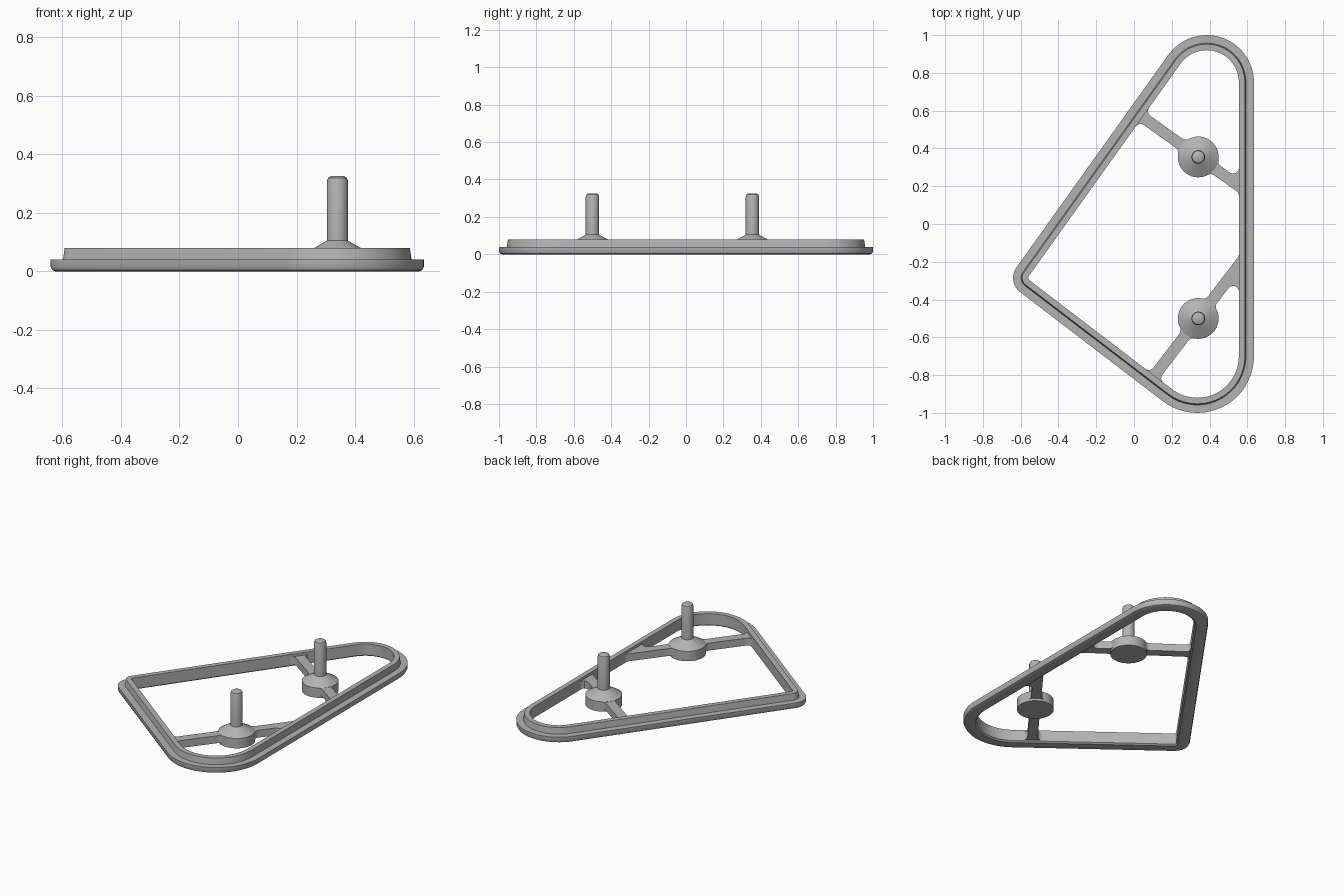
import bpy, bmesh, math
from mathutils import Vector

cube = bpy.data.objects.get("Cube")
if cube:
    bpy.data.objects.remove(cube)

# Single grey plastic
grey = bpy.data.materials.new("grey plastic")
grey.use_nodes = True
colour = (0.45, 0.45, 0.45, 1)
grey.diffuse_color = colour
grey.node_tree.nodes["Principled BSDF"].inputs["Base Color"].default_value = colour


def finish(bm, name):
    bmesh.ops.recalc_face_normals(bm, faces=bm.faces)
    mesh = bpy.data.meshes.new(name)
    bm.to_mesh(mesh)
    bm.free()
    mesh.materials.append(grey)
    obj = bpy.data.objects.new(name, mesh)
    bpy.context.collection.objects.link(obj)
    bpy.ops.object.select_all(action='DESELECT')
    obj.select_set(True)
    bpy.context.view_layer.objects.active = obj
    bpy.ops.object.shade_smooth_by_angle(angle=math.radians(32))
    return obj


def skin(bm, rings, closed):
    count = len(rings[0])
    for k in range(len(rings) if closed else len(rings) - 1):
        a, b = rings[k], rings[(k + 1) % len(rings)]
        for i in range(count):
            j = (i + 1) % count
            bm.faces.new((a[i], a[j], b[j], b[i]))


# Rounded triangle: corner circles in counter-clockwise order
corners = [(Vector((0.335, -0.70)), 0.30),
           (Vector((0.385, 0.75)), 0.25),
           (Vector((-0.545, -0.285)), 0.095)]
WALL = 0.08


def tangent_normal(a, b):
    """Outward normal of the outer tangent line from circle a to circle b."""
    d = b[0] - a[0]
    swing = math.acos((a[1] - b[1]) / d.length)
    angle = math.atan2(d.y, d.x) - swing
    return Vector((math.cos(angle), math.sin(angle)))


normals = [tangent_normal(corners[i], corners[(i + 1) % 3]) for i in range(3)]


def outline(inset, steps=24):
    pts = []
    for i, (c, r) in enumerate(corners):
        n0, n1 = normals[i - 1], normals[i]
        start = math.atan2(n0.y, n0.x)
        sweep = (math.atan2(n1.y, n1.x) - start) % math.tau
        for k in range(steps + 1):
            t = start + sweep * k / steps
            pts.append(c + (r - inset) * Vector((math.cos(t), math.sin(t))))
    return pts


# Frame: stepped section swept round the outline
section = [(0.07, 0), (0.016, 0), (0.005, 0.005), (0, 0.016), (0, 0.04),
           (0.042, 0.04), (0.048, 0.08), (WALL, 0.08), (WALL, 0.008)]
bm = bmesh.new()
rings = [[bm.verts.new((p.x, p.y, z)) for p in outline(inset)] for inset, z in section]
skin(bm, rings, True)
finish(bm, "frame")


# Rib arm: runs from a boss to a wall, with fillets at both ends
BOSS, HALF, FILLET = 0.108, 0.03, 0.03


def arm(name, c, d, wall):
    n = -normals[wall]
    w = corners[wall][0] - n * (corners[wall][1] - WALL)
    perp = Vector((-d.y, d.x))
    sides = []
    for s in (1, -1):
        out = perp * s
        root = c + d * math.sqrt((BOSS + FILLET) ** 2 - (HALF + FILLET) ** 2) + out * (HALF + FILLET)
        base = c + out * (HALF + FILLET)
        tip = base + d * ((FILLET - (base - w).dot(n)) / d.dot(n))
        pts = [c + out * HALF]
        for centre, v0, v1 in ((root, (c - root).normalized(), -out), (tip, -out, -n)):
            pts += [centre + FILLET * v0.lerp(v1, k / 6).normalized() for k in range(7)]
        pts.append(pts[-1] - n * 0.025)
        sides.append(pts)
    loop = sides[0] + sides[1][::-1]
    bm = bmesh.new()
    face = bm.faces.new([bm.verts.new((p.x, p.y, 0.015)) for p in loop])
    top = bmesh.ops.extrude_face_region(bm, geom=[face])
    bmesh.ops.translate(bm, vec=(0, 0, 0.048),
                        verts=[v for v in top["geom"] if isinstance(v, bmesh.types.BMVert)])
    finish(bm, name)


# Boss with conical shoulder and round-ended pin, turned in one piece
turned = [(BOSS, 0), (BOSS, 0.064), (0.036, 0.105), (0.036, 0.309),
          (0.032, 0.32), (0.022, 0.326)]


def boss(name, c, sides=40):
    bm = bmesh.new()
    rings = [[bm.verts.new((c.x + r * math.cos(math.tau * i / sides),
                            c.y + r * math.sin(math.tau * i / sides), z))
              for i in range(sides)] for r, z in turned]
    skin(bm, rings, False)
    bm.faces.new(rings[0])
    bm.faces.new(rings[-1])
    finish(bm, name)


# Each rib stands square to the slanted wall it starts from
for label, centre, slanted in (("back", Vector((0.34, 0.355)), 1),
                               ("front", Vector((0.34, -0.50)), 2)):
    boss(label + "_boss_and_pin", centre)
    arm(label + "_rib_to_slanted_wall", centre, normals[slanted], slanted)
    arm(label + "_rib_to_straight_wall", centre, -normals[slanted], 0)
